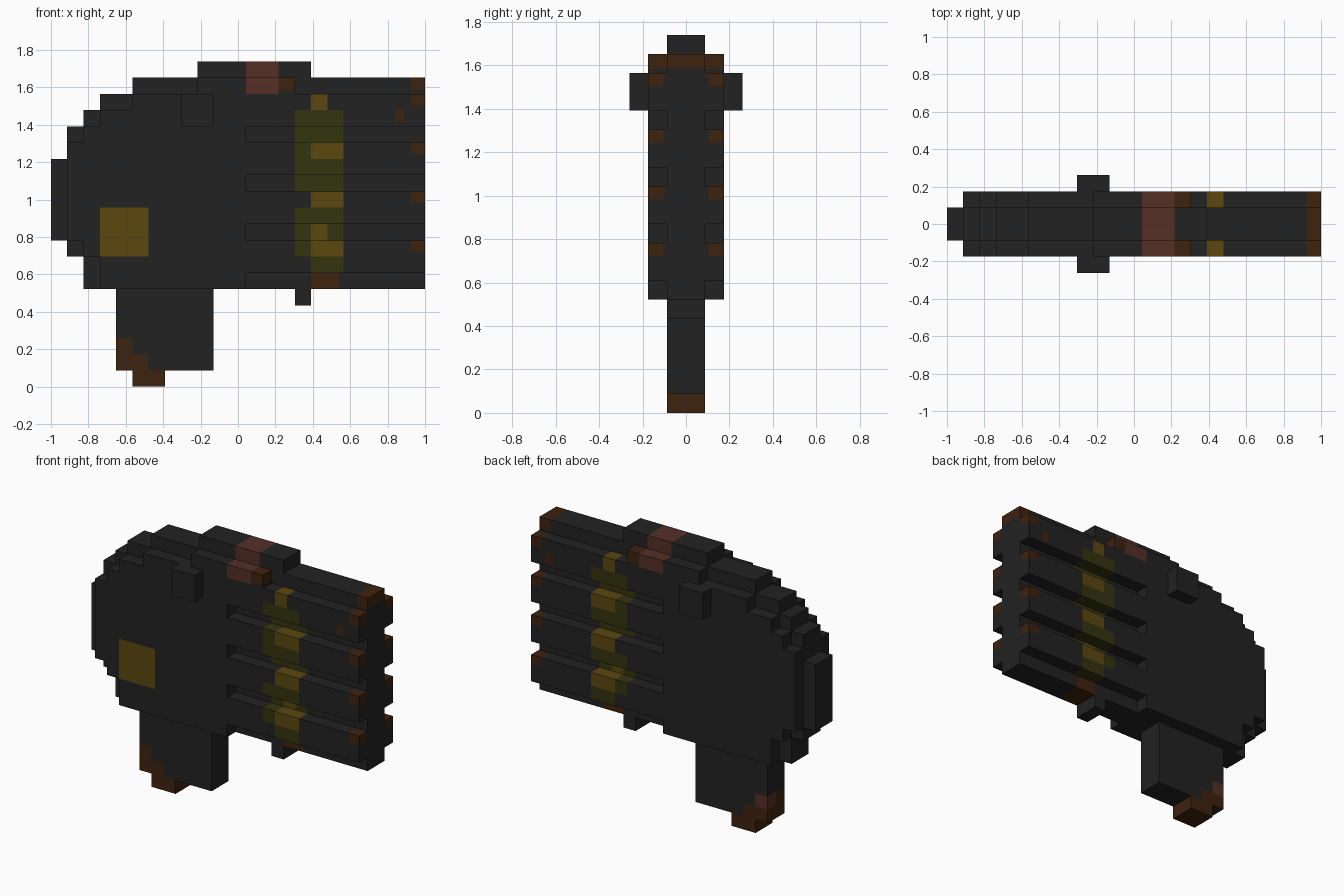
import bpy, bmesh
from mathutils import Vector

if "Cube" in bpy.data.objects:
    bpy.data.objects.remove(bpy.data.objects["Cube"])

V = 2 / 23      # block size; all positions below are counted in blocks

# Flat colours
COLOURS = {
    "charcoal": (0.0160, 0.0160, 0.0160),
    "olive": (0.0340, 0.0340, 0.0050),
    "ochre": (0.1050, 0.0630, 0.0045),
    "rust_brown": (0.0480, 0.0160, 0.0045),
    "dusty_red": (0.0890, 0.0290, 0.0190),
}
NAMES = list(COLOURS)
MATS = []
for name, rgb in COLOURS.items():
    m = bpy.data.materials.new(name)
    m.use_nodes = True
    m.diffuse_color = (*rgb, 1)
    bsdf = m.node_tree.nodes["Principled BSDF"]
    bsdf.inputs["Base Color"].default_value = (*rgb, 1)
    bsdf.inputs["Roughness"].default_value = 0.8
    MATS.append(m)

# Painted regions: (colour, x range, y range, z range), later ones win
PAINT = []


def paint(colour, x, y, z, mirror=True):
    PAINT.append((colour, x, y, z))
    if mirror:
        PAINT.append((colour, x, (-y[1], -y[0]), z))


# camouflage band
paint("olive", (15, 18), (0, 2), (12, 17))
paint("olive", (15, 18), (0, 2), (8, 11))
paint("olive", (16, 18), (0, 2), (7, 8))
paint("ochre", (16, 17), (1, 2), (17, 18))
paint("ochre", (16, 17), (0, 2), (9, 10))
for z in (8, 11, 14):
    paint("ochre", (16, 18), (0, 2), (z, z + 1))
paint("rust_brown", (16, 17.7), (0, 2), (6, 7))
# worn muzzle corners
paint("rust_brown", (22.1, 23), (0, 1), (18.2, 19))
for z in (9, 12, 15, 18):
    paint("rust_brown", (22.1, 23), (1.2, 2), (z - 0.7, z))
paint("rust_brown", (22, 23), (1, 1.2), (17.8, 18))
paint("rust_brown", (21.15, 21.75), (1, 2), (16.2, 17))
# marking across the top
paint("dusty_red", (12, 14), (0, 2), (18, 20))
paint("rust_brown", (14, 15), (1, 2), (18.2, 19))
# worn grip
paint("rust_brown", (5, 7), (0, 1), (0, 1))
paint("rust_brown", (4, 5), (0, 1), (1, 3))
paint("rust_brown", (5, 6), (0, 1), (1, 2))
paint("dusty_red", (4, 5), (0, 1), (2, 3), mirror=False)
# plain patch on the front side
paint("ochre", (3, 6), (-2, -1), (8, 11), mirror=False)


def inside(p, box, pad=0.0):
    return all(lo - pad <= c <= hi + pad for c, (lo, hi) in zip(p, box))


def cells(boxes, y):
    """Grid cells covered by (x0, x1, z0, z1) boxes between two y layers."""
    return {(i, j, k) for x0, x1, z0, z1 in boxes
            for i in range(x0, x1) for j in range(*y) for k in range(z0, z1)}


def block_part(name, solid):
    """Skin a set of cells, cut in the painted regions and colour them."""
    bm = bmesh.new()
    verts = {}
    for cell in solid:
        for axis in range(3):
            for side in (0, 1):
                other = list(cell)
                other[axis] += 2 * side - 1
                if tuple(other) in solid:
                    continue
                u, w = (axis + 1) % 3, (axis + 2) % 3
                loop = []
                for du, dw in ((0, 0), (1, 0), (1, 1), (0, 1)):
                    p = list(cell)
                    p[axis] += side
                    p[u] += du
                    p[w] += dw
                    key = tuple(p)
                    if key not in verts:
                        verts[key] = bm.verts.new(key)
                    loop.append(verts[key])
                bm.faces.new(loop if side else loop[::-1])

    # cut lines that do not fall on the grid
    for _, *box in PAINT:
        for axis in range(3):
            for value in box[axis]:
                if value == int(value):
                    continue
                faces = [f for f in bm.faces
                         if inside(f.calc_center_median(), box, 0.6)]
                if not faces:
                    continue
                geom = set(faces)
                for f in faces:
                    geom.update(f.edges)
                    geom.update(f.verts)
                co, no = Vector((0, 0, 0)), Vector((0, 0, 0))
                co[axis], no[axis] = value, 1
                bmesh.ops.bisect_plane(bm, geom=list(geom), dist=1e-4,
                                       plane_co=co, plane_no=no)

    # colour each face by the block just beneath it
    bm.normal_update()
    for f in bm.faces:
        p = f.calc_center_median() - f.normal * 0.03
        for colour, *box in PAINT:
            if inside(p, box):
                f.material_index = NAMES.index(colour)

    for v in bm.verts:
        v.co = Vector((v.co.x - 11.5, v.co.y, v.co.z)) * V
    mesh = bpy.data.meshes.new(name)
    bm.to_mesh(mesh)
    bm.free()
    for m in MATS:
        mesh.materials.append(m)
    ob = bpy.data.objects.new(name, mesh)
    bpy.context.collection.objects.link(ob)
    return ob


# Central slab with its stepped rear
block_part("body_core", cells([(1, 23, 8, 16), (2, 23, 6, 17),
                               (3, 23, 6, 18), (5, 23, 6, 19)], (-1, 1)))
block_part("rear_plate", cells([(0, 1, 9, 14)], (-1, 1)))
block_part("top_rail", cells([(9, 16, 19, 20)], (-1, 1)))

# Side panels with four barrel grooves, and a knob on each
PANEL = [(1, 23, 9, 15), (2, 23, 8, 16), (3, 23, 6, 17),
         (5, 23, 6, 18), (9, 15, 18, 19)]
GROOVES = [(12, 23, z, z + 1) for z in (6, 9, 12, 15)]
for side, panel_y, knob_y in (("front", (-2, -1), (-3, -2)),
                              ("back", (1, 2), (2, 3))):
    block_part(side + "_panel", cells(PANEL, panel_y) - cells(GROOVES, panel_y))
    block_part(side + "_knob", cells([(8, 10, 16, 18)], knob_y))

# Grip and the small stud under the barrels
block_part("grip", cells([(4, 10, 1, 6)], (-1, 1)))
block_part("grip_tip", cells([(5, 7, 0, 1)], (-1, 1)))
block_part("lower_stud", cells([(15, 16, 5, 6)], (-1, 1)))
